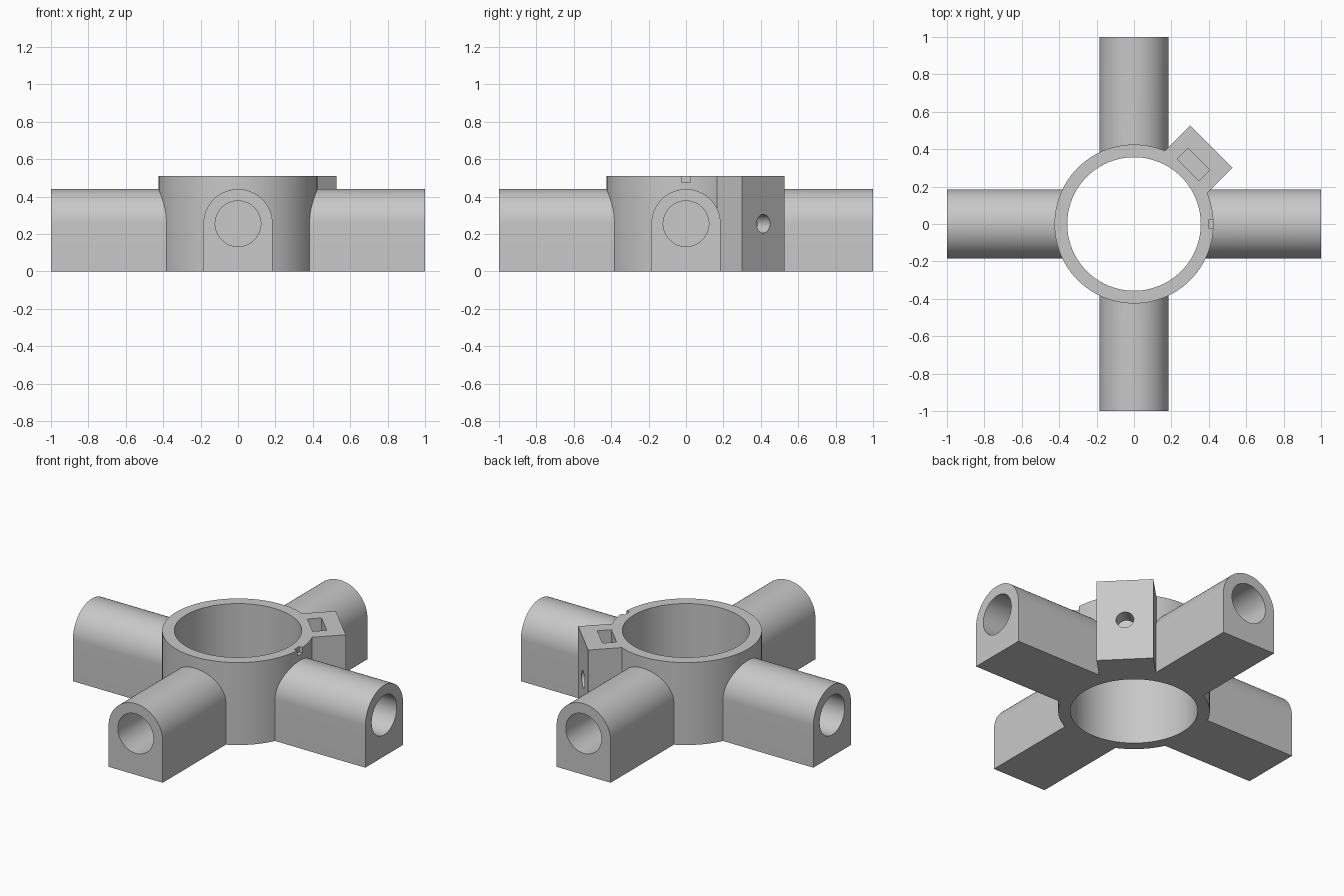
import bpy
import bmesh
from math import pi, sin, cos, radians
from mathutils import Matrix, Vector

cube = bpy.data.objects.get("Cube")
if cube:
    bpy.data.objects.remove(cube, do_unlink=True)

HEIGHT = 0.51
AXIS_Z = HEIGHT / 2
RING_OUT, RING_IN = 0.425, 0.357
ARM_HALF, BORE = 0.185, 0.122

grey = bpy.data.materials.new("plain grey")
grey.use_nodes = True
colour = (0.58, 0.58, 0.58, 1)
grey.diffuse_color = colour
grey.node_tree.nodes["Principled BSDF"].inputs["Base Color"].default_value = colour

# Turns an upright prism so it extrudes along +x, with its profile in (y, z)
ALONG_X = Matrix(((0, 0, 1, 0), (1, 0, 0, 0), (0, 1, 0, 0), (0, 0, 0, 1)))


def turn(degrees):
    return Matrix.Rotation(radians(degrees), 4, "Z")


def arc(radius, start=0, end=2 * pi, steps=96, cy=0):
    return [(radius * cos(start + (end - start) * i / steps),
             cy + radius * sin(start + (end - start) * i / steps))
            for i in range(steps + 1)]


def circle(radius, cy=0):
    return arc(radius, cy=cy)[:-1]


def rect(x0, x1, y0, y1):
    return [(x0, y0), (x1, y0), (x1, y1), (x0, y1)]


def prism(name, profile, low, high, matrix=Matrix()):
    bm = bmesh.new()
    face = bm.faces.new([bm.verts.new((x, y, low)) for x, y in profile])
    new = bmesh.ops.extrude_face_region(bm, geom=[face])["geom"]
    bmesh.ops.translate(bm, vec=Vector((0, 0, high - low)),
                        verts=[v for v in new if isinstance(v, bmesh.types.BMVert)])
    bmesh.ops.recalc_face_normals(bm, faces=bm.faces)
    bm.transform(matrix)
    mesh = bpy.data.meshes.new(name)
    bm.to_mesh(mesh)
    bm.free()
    mesh.materials.append(grey)
    obj = bpy.data.objects.new(name, mesh)
    bpy.context.collection.objects.link(obj)
    return obj


def combine(target, tool, operation):
    mod = target.modifiers.new(tool.name, "BOOLEAN")
    mod.operation = operation
    mod.solver = "EXACT"
    mod.object = tool
    bpy.context.view_layer.objects.active = target
    bpy.ops.object.modifier_apply(modifier=mod.name)
    bpy.data.objects.remove(tool, do_unlink=True)


# Central collar
hub = prism("four_way_hub", circle(RING_OUT), 0, HEIGHT)

# Arched arms, one bar per axis
arch = [(ARM_HALF, 0)] + arc(ARM_HALF, 0, pi, 48, AXIS_Z) + [(-ARM_HALF, 0)]
for angle in (0, 90):
    combine(hub, prism("arm_bar", arch, -1, 1, turn(angle) @ ALONG_X), "UNION")

# Clamp block on the diagonal
combine(hub, prism("clamp_block", rect(0.2, 0.585, -0.16, 0.16), 0, HEIGHT, turn(45)), "UNION")

# Central opening, arm sockets, screw hole, nut slot and index notch
cutters = [prism("centre_opening", circle(RING_IN), -0.1, 0.7)]
cutters += [prism("arm_socket", circle(BORE, AXIS_Z), RING_OUT, 1.1, turn(a) @ ALONG_X)
            for a in (0, 90, 180, 270)]
cutters += [
    prism("screw_hole", circle(0.05, AXIS_Z), 0.3, 0.7, turn(45) @ ALONG_X),
    prism("nut_slot", rect(0.41, 0.49, -0.083, 0.083), 0.17, 0.6, turn(45)),
    prism("index_notch", rect(0.402, 0.5, -0.025, 0.025), 0.475, 0.6),
]
for cutter in cutters:
    combine(hub, cutter, "DIFFERENCE")

bpy.ops.object.select_all(action="DESELECT")
hub.select_set(True)
bpy.context.view_layer.objects.active = hub
bpy.ops.object.shade_smooth_by_angle(angle=radians(25))
